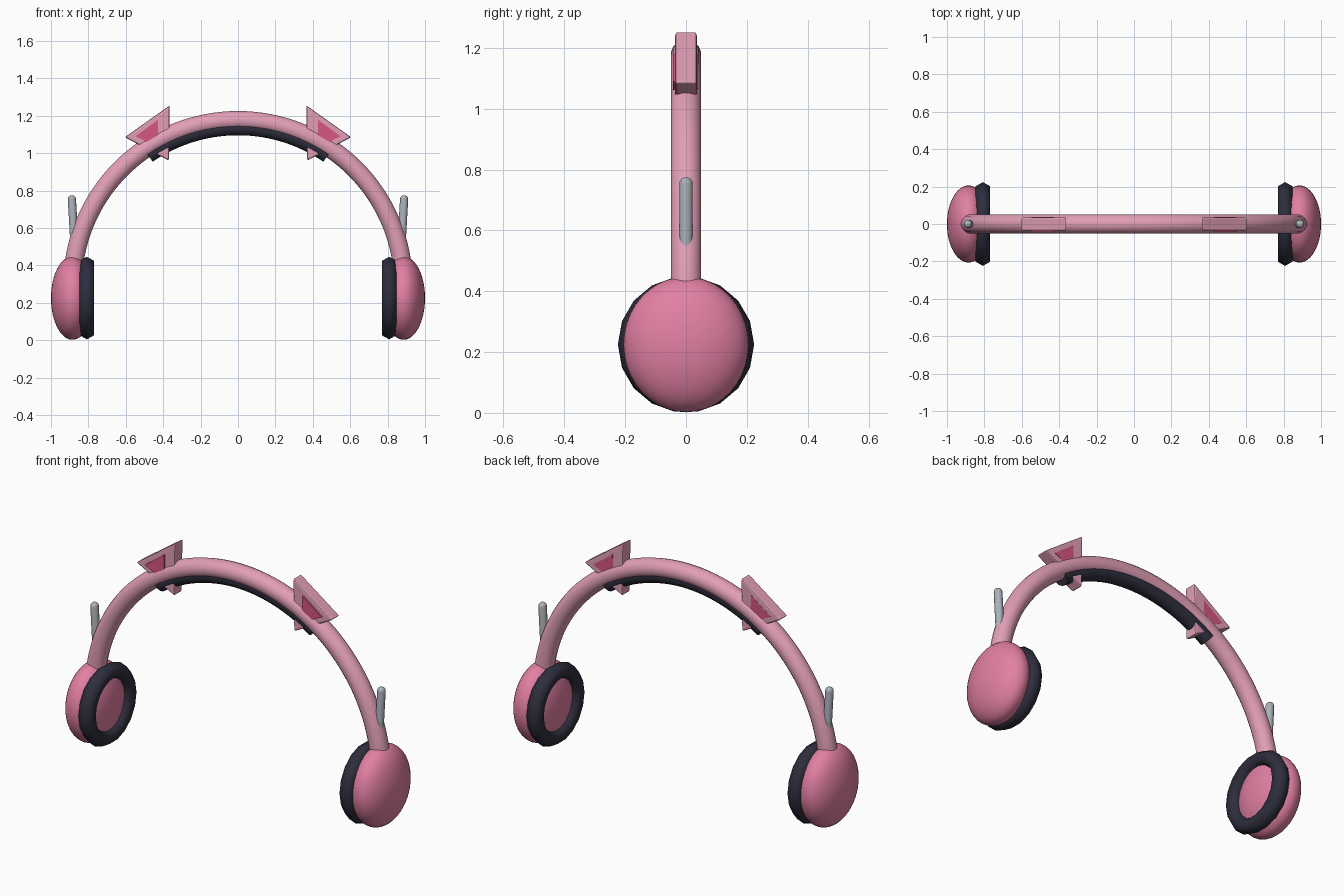
import bpy, bmesh, math
from mathutils import Vector, Matrix

if "Cube" in bpy.data.objects:
    bpy.data.objects.remove(bpy.data.objects["Cube"])


def material(name, rgb):
    m = bpy.data.materials.new(name)
    m.diffuse_color = (*rgb, 1)
    m.use_nodes = True
    m.node_tree.nodes["Principled BSDF"].inputs["Base Color"].default_value = m.diffuse_color
    return m


LIGHT_PINK = material("light_pink", (0.76, 0.345, 0.47))
PINK = material("pink", (0.76, 0.215, 0.365))
MAGENTA = material("magenta", (0.67, 0.095, 0.225))
CHARCOAL = material("charcoal", (0.027, 0.027, 0.047))
GREY = material("grey", (0.41, 0.445, 0.49))

ARC_Z, ARC_R = 0.29, 0.885      # headband circle
CUP_X, CUP_Z = 0.885, 0.225     # ear cup centre


def finish(name, bm, mat, smooth=None):
    bmesh.ops.recalc_face_normals(bm, faces=bm.faces)
    me = bpy.data.meshes.new(name)
    bm.to_mesh(me)
    bm.free()
    me.materials.append(mat)
    ob = bpy.data.objects.new(name, me)
    bpy.context.collection.objects.link(ob)
    if smooth:
        bpy.ops.object.select_all(action='DESELECT')
        ob.select_set(True)
        bpy.context.view_layer.objects.active = ob
        bpy.ops.object.shade_smooth_by_angle(angle=math.radians(smooth))
    return ob


def sweep(bm, rings, closed=False):
    """Skin a list of rings, capping the ends unless closed."""
    vs = [[bm.verts.new(p) for p in ring] for ring in rings]
    n, k = len(vs), len(vs[0])
    for i in range(n if closed else n - 1):
        a, b = vs[i], vs[(i + 1) % n]
        for j in range(k):
            bm.faces.new((a[j], a[(j + 1) % k], b[(j + 1) % k], b[j]))
    if not closed:
        bm.faces.new(vs[0])
        bm.faces.new(vs[-1])


def arc_tube(name, radius, tube, half_angle, steps, sides, mat):
    """Round bar bent along the headband circle."""
    rings = []
    for i in range(steps + 1):
        a = math.radians(half_angle) * (2 * i / steps - 1)
        ring = []
        for j in range(sides):
            t = 2 * math.pi * (j + 0.5) / sides
            r = radius + tube * math.cos(t)
            ring.append((r * math.sin(a), tube * math.sin(t), ARC_Z + r * math.cos(a)))
        rings.append(ring)
    bm = bmesh.new()
    sweep(bm, rings)
    return finish(name, bm, mat, 50)


def prism(name, outline, y0, y1, mat, side, bevel=0):
    """Front-view outline extruded through y, mirrored by side."""
    bm = bmesh.new()
    sweep(bm, [[(side * x, y, z) for x, z in outline] for y in (y0, y1)])
    if bevel:
        bmesh.ops.bevel(bm, geom=bm.edges[:], offset=bevel, segments=2,
                        profile=0.5, affect='EDGES')
    return finish(name, bm, mat)


# Headband and the pad beneath it
arc_tube("headband", ARC_R, 0.051, 90, 64, 16, LIGHT_PINK)
arc_tube("headband_pad", 0.845, 0.041, 34.5, 36, 12, CHARCOAL)

EAR = [(0.365, 1.255), (0.605, 1.085), (0.37, 0.96)]
INNER_EAR = [(0.428, 1.178), (0.548, 1.09), (0.425, 1.03)]

for side, label in ((-1, "left"), (1, "right")):
    # Ear cup: flattened ball
    bm = bmesh.new()
    bmesh.ops.create_uvsphere(bm, u_segments=40, v_segments=24, radius=1)
    bmesh.ops.transform(bm, verts=bm.verts, matrix=(
        Matrix.Translation((side * CUP_X, 0, CUP_Z))
        @ Matrix.Diagonal((0.115, 0.206, 0.223, 1))
        @ Matrix.Rotation(math.pi / 2, 4, 'Y')))
    finish(label + "_ear_cup", bm, PINK, 60)

    # Ear cushion: ring with a six-sided section
    rings = []
    for i in range(18):
        a = 2 * math.pi * i / 18
        ring = []
        for j in range(6):
            t = math.pi * j / 3
            r = 0.180 + 0.044 * math.cos(t)
            ring.append((side * (0.808 + 0.044 * math.sin(t)),
                         r * math.cos(a), CUP_Z + r * math.sin(a)))
        rings.append(ring)
    bm = bmesh.new()
    sweep(bm, rings, closed=True)
    finish(label + "_ear_cushion", bm, CHARCOAL, 75)

    # Slider rod: rounded pin, leaning slightly outwards
    low, high, rad = Vector((side * 0.868, 0, 0.40)), Vector((side * 0.888, 0, 0.753)), 0.022
    profile = [(rad, low)]
    for k in range(6):
        t = math.radians(16 * k)
        profile.append((rad * math.cos(t), high + Vector((0, 0, rad * math.sin(t)))))
    bm = bmesh.new()
    sweep(bm, [[c + Vector((r * math.cos(q * math.pi / 8), r * math.sin(q * math.pi / 8), 0))
                for q in range(16)] for r, c in profile])
    finish(label + "_slider_rod", bm, GREY, 50)

    # Pointed ear with coloured inner panels
    prism(label + "_pointed_ear", EAR, -0.036, 0.036, LIGHT_PINK, side, 0.008)
    prism(label + "_inner_ear_front", INNER_EAR, -0.043, -0.035, MAGENTA, side)
    prism(label + "_inner_ear_back", INNER_EAR, 0.035, 0.037, MAGENTA, side)
